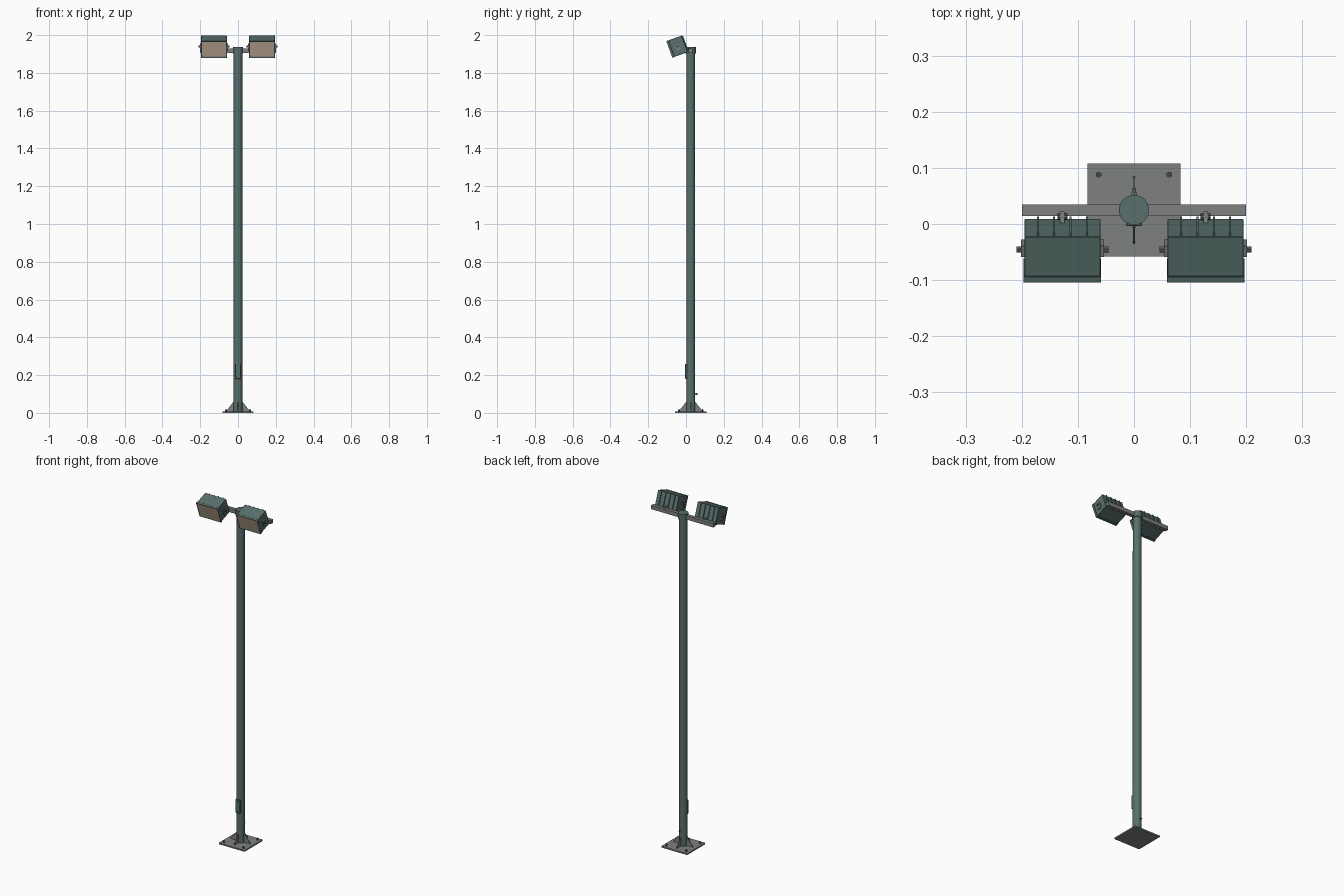
import bpy, bmesh, math
from mathutils import Matrix, Vector

if "Cube" in bpy.data.objects:
    bpy.data.objects.remove(bpy.data.objects["Cube"])

def mat(name, c):
    m = bpy.data.materials.new(name)
    m.diffuse_color = (*c, 1)
    m.use_nodes = True
    m.node_tree.nodes["Principled BSDF"].inputs["Base Color"].default_value = m.diffuse_color
    return m

GREEN = mat("grey green paint", (0.098, 0.160, 0.150))
STEEL = mat("galvanised steel", (0.205, 0.220, 0.215))
DARK = mat("dark bolt metal", (0.10, 0.11, 0.11))
LENS = mat("warm lens", (0.52, 0.41, 0.32))
PY = 0.025  # pole axis y

def finish(name, bm, m, matrix=None, smooth=False):
    if matrix:
        bm.transform(matrix)
    bmesh.ops.recalc_face_normals(bm, faces=bm.faces)
    me = bpy.data.meshes.new(name)
    bm.to_mesh(me)
    bm.free()
    me.materials.append(m)
    ob = bpy.data.objects.new(name, me)
    bpy.context.collection.objects.link(ob)
    if smooth:
        bpy.ops.object.select_all(action='DESELECT')
        ob.select_set(True)
        bpy.context.view_layer.objects.active = ob
        bpy.ops.object.shade_smooth_by_angle(angle=math.radians(35))
    return ob

def box(name, lo, hi, m, matrix=None, bevel=0):
    bm = bmesh.new()
    bmesh.ops.create_cube(bm, size=1)
    lo, hi = Vector(lo), Vector(hi)
    bmesh.ops.scale(bm, vec=hi - lo, verts=bm.verts)
    bmesh.ops.translate(bm, vec=(lo + hi) / 2, verts=bm.verts)
    if bevel:
        bmesh.ops.bevel(bm, geom=bm.edges[:], offset=bevel, segments=1, affect='EDGES')
    return finish(name, bm, m, matrix)

def cyl(name, a, b, r, m, seg=12, r2=None, matrix=None, smooth=True):
    a, b = Vector(a), Vector(b)
    bm = bmesh.new()
    bmesh.ops.create_cone(bm, cap_ends=True, segments=seg, radius1=r,
                          radius2=r if r2 is None else r2, depth=(b - a).length)
    rot = Vector((0, 0, 1)).rotation_difference(b - a).to_matrix().to_4x4()
    bm.transform(Matrix.Translation((a + b) / 2) @ rot)
    return finish(name, bm, m, matrix, smooth)

# Base plate with anchor bolts
box("base_plate", (-0.083, PY - 0.083, 0), (0.083, PY + 0.083, 0.008), STEEL)
for sx in (-1, 1):
    for sy in (-1, 1):
        x, y = sx * 0.063, PY + sy * 0.063
        cyl("anchor_nut", (x, y, 0.008), (x, y, 0.014), 0.0055, DARK, 6, smooth=False)
        cyl("anchor_stud", (x, y, 0.014), (x, y, 0.020), 0.003, DARK, 10)

# Triangular gussets around the foot
for i in range(4):
    bm = bmesh.new()
    pts = [(0.018, 0.008), (0.060, 0.008), (0.060, 0.013), (0.025, 0.058), (0.018, 0.058)]
    f = bm.faces.new([bm.verts.new((x, -0.002, z)) for x, z in pts])
    ext = bmesh.ops.extrude_face_region(bm, geom=[f])["geom"]
    bmesh.ops.translate(bm, vec=(0, 0.004, 0), verts=[v for v in ext if isinstance(v, bmesh.types.BMVert)])
    finish("foot_gusset", bm, STEEL, Matrix.Translation((0, PY, 0)) @ Matrix.Rotation(i * math.pi / 2, 4, 'Z'))

# Pole and cap
cyl("pole", (0, PY, 0.008), (0, PY, 1.91), 0.0235, GREEN, 32, 0.0225)
cyl("pole_cap", (0, PY, 1.902), (0, PY, 1.936), 0.0268, GREEN, 32)

# Access hatch with screws, and earth stud at the back
box("access_hatch", (-0.014, -0.004, 0.18), (0.014, 0.012, 0.26), GREEN, bevel=0.0015)
for z in (0.19, 0.25):
    cyl("hatch_screw", (0, -0.0065, z), (0, -0.003, z), 0.003, DARK)
cyl("earth_stud", (0, 0.045, 0.10), (0, 0.064, 0.10), 0.0025, DARK)
cyl("earth_nut", (0, 0.051, 0.10), (0, 0.057, 0.10), 0.005, STEEL, 6, smooth=False)

# Crossbar
box("crossbar", (-0.2, 0.014, 1.906), (0.2, 0.035, 1.928), STEEL)

# Two floodlights, tilted down 20 degrees
W, D, H = 0.069, 0.0445, 0.0475
for s in (-1, 1):
    M = Matrix.Translation((s * 0.1275, -0.0465, 1.9395)) @ Matrix.Rotation(math.radians(20), 4, 'X')
    box("lamp_housing", (-W + 0.001, -D + 0.011, -H + 0.001), (W - 0.001, D - 0.002, H - 0.001), GREEN, M, 0.0015)
    # front frame: cube with inset, sunken front face
    bm = bmesh.new()
    bmesh.ops.create_cube(bm, size=1)
    bmesh.ops.scale(bm, vec=(2 * W, 0.011, 2 * H), verts=bm.verts)
    bmesh.ops.translate(bm, vec=(0, -D + 0.0055, 0), verts=bm.verts)
    bm.normal_update()
    front = min(bm.faces, key=lambda f: f.calc_center_median().y)
    bmesh.ops.inset_region(bm, faces=[front], thickness=0.008)
    bmesh.ops.translate(bm, vec=(0, 0.003, 0), verts=front.verts)
    front.material_index = 1
    ob = finish("lamp_front_frame", bm, GREEN, M)
    ob.data.materials.append(LENS)
    # cooling fins
    for i in range(4):
        x = (i - 1.5) * 0.0293
        box("cooling_fin", (x - 0.0018, D - 0.004, -0.042), (x + 0.0018, D + 0.004, 0.044), GREEN, M)
    # side pivots
    for t in (-1, 1):
        lo, hi = sorted((t * (W - 0.002), t * (W + 0.005)))
        box("pivot_plate", (lo, -0.009, -0.022), (hi, 0.012, 0.012), STEEL, M)
        cyl("pivot_bolt", (t * (W + 0.004), 0.001, 0), (t * (W + 0.013), 0.001, 0), 0.006, DARK, 6, matrix=M, smooth=False)
    # mounting lug to the crossbar
    x = s * 0.1275
    box("lamp_lug", (x - 0.004, -0.002, 1.908), (x + 0.004, 0.022, 1.932), STEEL)
    cyl("lug_bolt", (x - 0.009, 0.013, 1.926), (x + 0.009, 0.013, 1.926), 0.006, DARK, 10)
